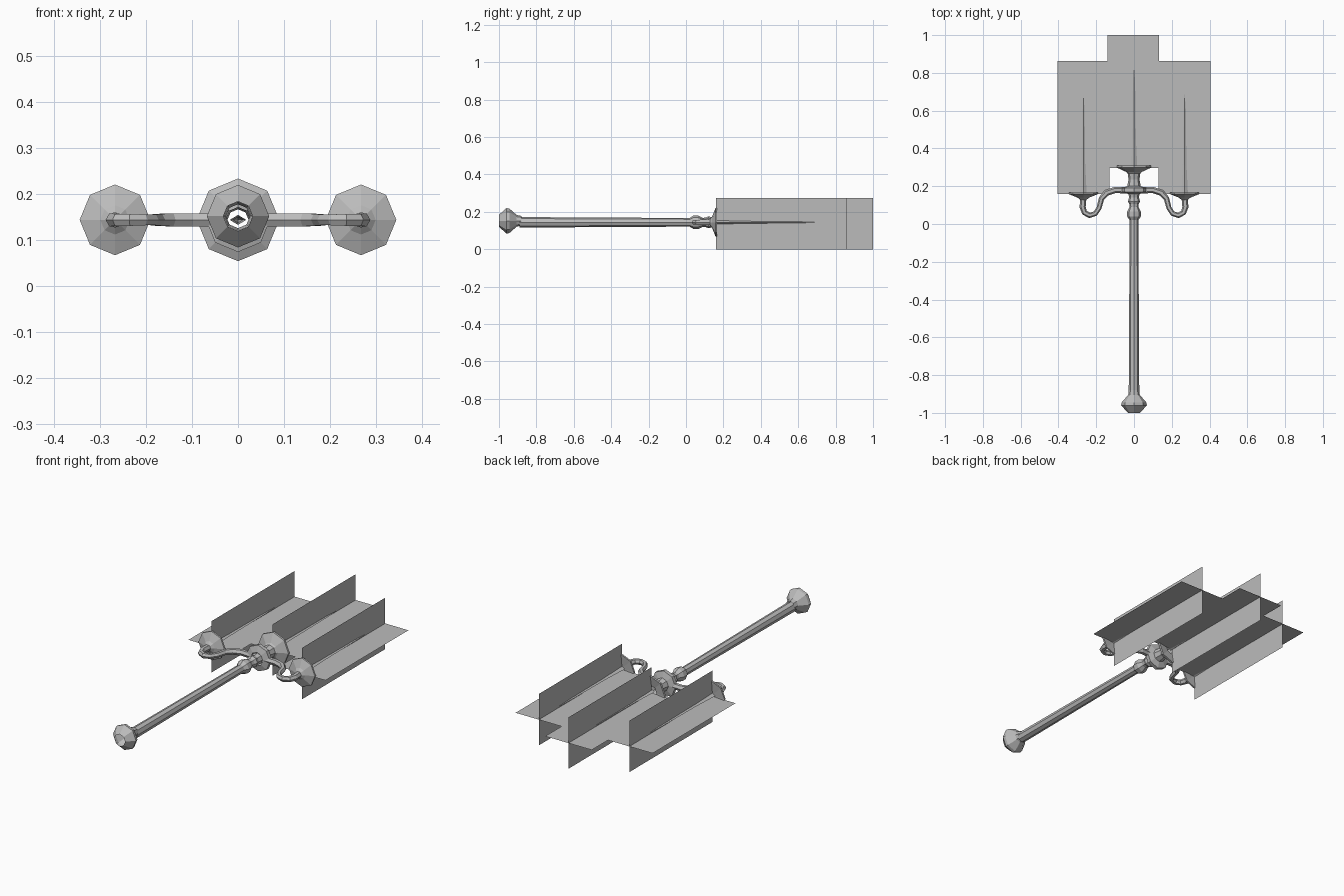
import bpy, bmesh
from math import sin, cos, pi

cube = bpy.data.objects.get("Cube")
if cube:
    bpy.data.objects.remove(cube)

AXIS_Z = 0.144
ARM_X = 0.268
grey = bpy.data.materials.new("plain grey")
grey.use_nodes = True
grey.diffuse_color = (0.5, 0.5, 0.5, 1)
grey.node_tree.nodes["Principled BSDF"].inputs["Base Color"].default_value = (0.5, 0.5, 0.5, 1)


def finish(name, bm):
    mesh = bpy.data.meshes.new(name)
    bm.to_mesh(mesh)
    bm.free()
    mesh.materials.append(grey)
    obj = bpy.data.objects.new(name, mesh)
    bpy.context.collection.objects.link(obj)
    return obj


def lathe(name, profile, x=0, sides=8, flat=1, z=AXIS_Z):
    """Turn (y, radius) pairs around a line along y; the ends stay open."""
    bm = bmesh.new()
    rings = []
    for y, r in profile:
        rings.append([bm.verts.new((x + r * sin(2 * pi * i / sides), y,
                                    z + flat * r * cos(2 * pi * i / sides)))
                      for i in range(sides)])
    for a, b in zip(rings, rings[1:]):
        for i in range(sides):
            j = (i + 1) % sides
            bm.faces.new((a[i], a[j], b[j], b[i]))
    bmesh.ops.remove_doubles(bm, verts=bm.verts, dist=0.0001)
    bmesh.ops.recalc_face_normals(bm, faces=bm.faces)
    return finish(name, bm)


def crossed_cards(name, x, y0, y1, half=0.1375):
    """Two thin sheets crossing along the candle line."""
    bm = bmesh.new()
    for dx, dz in ((half, 0), (0, half)):
        bm.faces.new([bm.verts.new((x + s * dx, y, half + s * dz))
                      for s, y in ((-1, y0), (1, y0), (1, y1), (-1, y1))])
    return finish(name, bm)


def arm(name, side):
    """Scrolled branch swept along a bent path."""
    path = [(0.04, 0.178, 1.1), (0.10, 0.18, 1.1), (0.145, 0.165, 1.1),
            (0.172, 0.135, 1), (0.185, 0.085, 0.9), (0.205, 0.055, 0.9),
            (0.235, 0.046, 1), (0.262, 0.06, 1), (0.272, 0.09, 1.1), (ARM_X, 0.14, 1.1)]
    curve = bpy.data.curves.new(name, "CURVE")
    curve.dimensions = "3D"
    curve.bevel_depth = 0.015
    curve.bevel_resolution = 1
    curve.use_fill_caps = True
    spline = curve.splines.new("POLY")
    spline.points.add(len(path) - 1)
    for point, (x, y, r) in zip(spline.points, path):
        point.co = (side * x, y, AXIS_Z, 1)
        point.radius = r
    curve.materials.append(grey)
    obj = bpy.data.objects.new(name, curve)
    bpy.context.collection.objects.link(obj)
    bpy.ops.object.select_all(action="DESELECT")
    obj.select_set(True)
    bpy.context.view_layer.objects.active = obj
    bpy.ops.object.convert(target="MESH")
    for poly in obj.data.polygons:
        poly.use_smooth = False


# Handle with a flared foot, and the turned knobs above it
lathe("foot", [(-1, 0.032), (-0.96, 0.068), (-0.945, 0.066), (-0.905, 0.031), (-0.88, 0.026)], z=0.152)
lathe("handle", [(-0.89, 0.028), (0.02, 0.023)])
lathe("knobs", [(0.02, 0.023), (0.04, 0.036), (0.065, 0.036), (0.09, 0.024),
                (0.105, 0.025), (0.12, 0.032), (0.14, 0.026), (0.165, 0.03)])
lathe("collar", [(0.16, 0.035), (0.17, 0.07), (0.19, 0.07), (0.2, 0.036),
                 (0.235, 0.029), (0.27, 0.034)])

# Middle cup, spike and cards
lathe("middle_cup", [(0.268, 0.034), (0.276, 0.042), (0.298, 0.09), (0.309, 0.09), (0.298, 0.034)])
lathe("middle_spike", [(0.29, 0.018), (0.45, 0.01), (0.75, 0.006), (0.835, 0)], sides=4, flat=0.6)
crossed_cards("middle_cards", -0.004, 0.297, 1.0)

# Side branches
for label, side in (("left", 1), ("right", -1)):
    x = side * ARM_X
    arm(label + "_arm", side)
    lathe(label + "_cup", [(0.128, 0.016), (0.14, 0.032), (0.158, 0.077), (0.167, 0.077), (0.158, 0)], x)
    lathe(label + "_spike", [(0.15, 0.018), (0.31, 0.01), (0.61, 0.006), (0.695, 0)], x, sides=4, flat=0.6)
    crossed_cards(label + "_cards", x, 0.16, 0.862)
